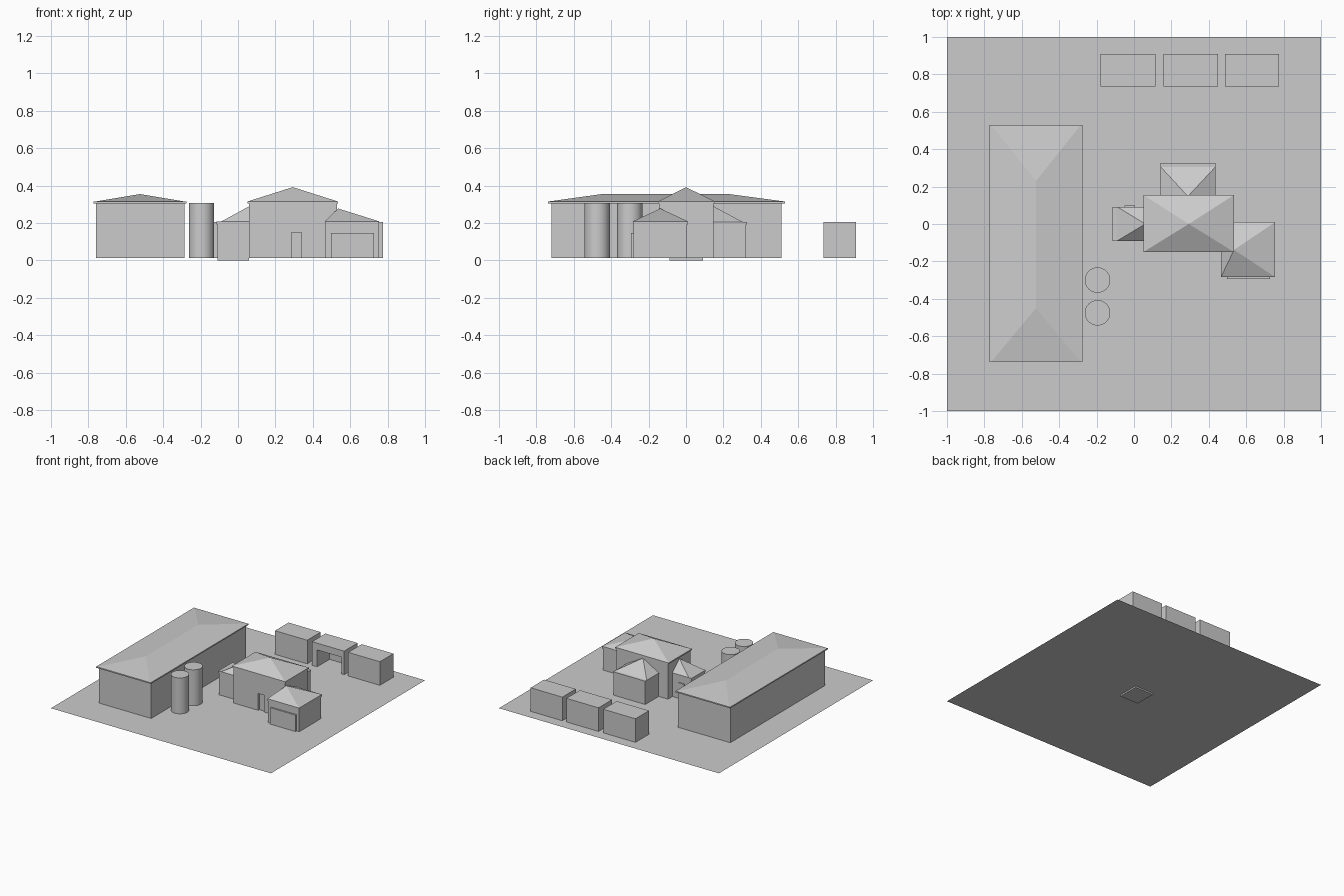
import bpy, bmesh

if "Cube" in bpy.data.objects:
    bpy.data.objects.remove(bpy.data.objects["Cube"])

G = 0.012  # ground level


def make(name, verts, faces):
    me = bpy.data.meshes.new(name)
    bm = bmesh.new()
    vs = [bm.verts.new(v) for v in verts]
    for f in faces:
        bm.faces.new([vs[i] for i in f])
    bmesh.ops.recalc_face_normals(bm, faces=bm.faces)
    bm.to_mesh(me)
    bm.free()
    ob = bpy.data.objects.new(name, me)
    bpy.context.collection.objects.link(ob)
    return ob


def box(name, x0, x1, y0, y1, z0, z1):
    v = [(x, y, z) for z in (z0, z1) for x, y in ((x0, y0), (x1, y0), (x1, y1), (x0, y1))]
    f = [(3, 2, 1, 0), (4, 5, 6, 7)] + [(i, (i + 1) % 4, (i + 1) % 4 + 4, i + 4) for i in range(4)]
    return make(name, v, f)


def roof(name, x0, x1, y0, y1, z0, z1, ridge):
    """Hip roof: one ridge point gives a pyramid, two give a ridge along y."""
    v = [(x0, y0, z0), (x1, y0, z0), (x1, y1, z0), (x0, y1, z0)]
    v += [(x, y, z1) for x, y in ridge]
    if len(ridge) == 1:
        f = [(i, (i + 1) % 4, 4) for i in range(4)]
    else:
        f = [(0, 1, 4), (1, 2, 5, 4), (2, 3, 5), (3, 0, 4, 5)]
    return make(name, v, f + [(3, 2, 1, 0)])


def cut(ob, *dims):
    cutter = box(ob.name + "_cutter", *dims)
    cutter.hide_render = True
    cutter.hide_set(True)
    m = ob.modifiers.new("opening", 'BOOLEAN')
    m.object = cutter
    m.operation = 'DIFFERENCE'
    m.solver = 'EXACT'
    bpy.context.view_layer.objects.active = ob
    bpy.ops.object.modifier_apply(modifier=m.name)
    bpy.data.objects.remove(cutter)


# yard
make("yard", [(-1, -1, G), (1, -1, G), (1, 1, G), (-1, 1, G)], [(0, 1, 2, 3)])

# long barn
box("barn_walls", -0.76, -0.285, -0.72, 0.51, G, 0.305)
box("barn_eave", -0.772, -0.276, -0.738, 0.53, 0.305, 0.315)
roof("barn_roof", -0.764, -0.284, -0.738, 0.53, 0.315, 0.355, [(-0.524, -0.45), (-0.524, 0.23)])

# two silos
for i, y in enumerate((-0.3, -0.475)):
    bpy.ops.mesh.primitive_cylinder_add(vertices=32, radius=0.068, depth=0.307 - G,
                                        location=(-0.195, y, (0.307 + G) / 2))
    bpy.context.object.name = f"silo_{i + 1}"
    bpy.ops.object.shade_smooth_by_angle()

# main house with front doorway
house = box("house_walls", 0.06, 0.53, -0.145, 0.148, G, 0.305)
cut(house, 0.285, 0.34, -0.2, -0.13, 0.0, 0.15)
box("house_eave", 0.05, 0.535, -0.15, 0.155, 0.305, 0.315)
roof("house_roof", 0.05, 0.535, -0.15, 0.155, 0.315, 0.392, [(0.293, 0.0)])

# left wing
box("left_wing_walls", -0.11, 0.06, -0.088, 0.09, 0.0, 0.193)
box("left_wing_eave", -0.115, 0.06, -0.09, 0.092, 0.193, 0.208)
roof("left_wing_roof", -0.09, 0.07, -0.09, 0.092, 0.208, 0.29, [(0.06, 0.0)])
box("left_wing_door", -0.05, 0.005, 0.09, 0.098, G, 0.145)

# back wing
box("back_wing_walls", 0.145, 0.433, 0.145, 0.322, G, 0.193)
box("back_wing_eave", 0.143, 0.435, 0.145, 0.325, 0.193, 0.205)
roof("back_wing_roof", 0.143, 0.435, 0.1, 0.305, 0.205, 0.289, [(0.288, 0.148)])

# garage
box("garage_walls", 0.468, 0.752, -0.28, 0.005, G, 0.192)
box("garage_eave", 0.465, 0.755, -0.284, 0.01, 0.192, 0.209)
roof("garage_roof", 0.465, 0.755, -0.284, 0.01, 0.209, 0.278, [(0.535, -0.138)])
box("garage_door", 0.497, 0.728, -0.293, -0.28, G, 0.147)

# row of sheds, the middle one open at the front
for i, (x0, x1) in enumerate(((-0.178, 0.115), (0.158, 0.45), (0.487, 0.775))):
    shed = box(f"shed_{i + 1}", x0, x1, 0.735, 0.91, G, 0.19)
    if i == 1:
        cut(shed, 0.205, 0.425, 0.6, 0.895, 0.0, 0.15)
    box(f"shed_lid_{i + 1}", x0, x1, 0.735, 0.91, 0.19, 0.206)
